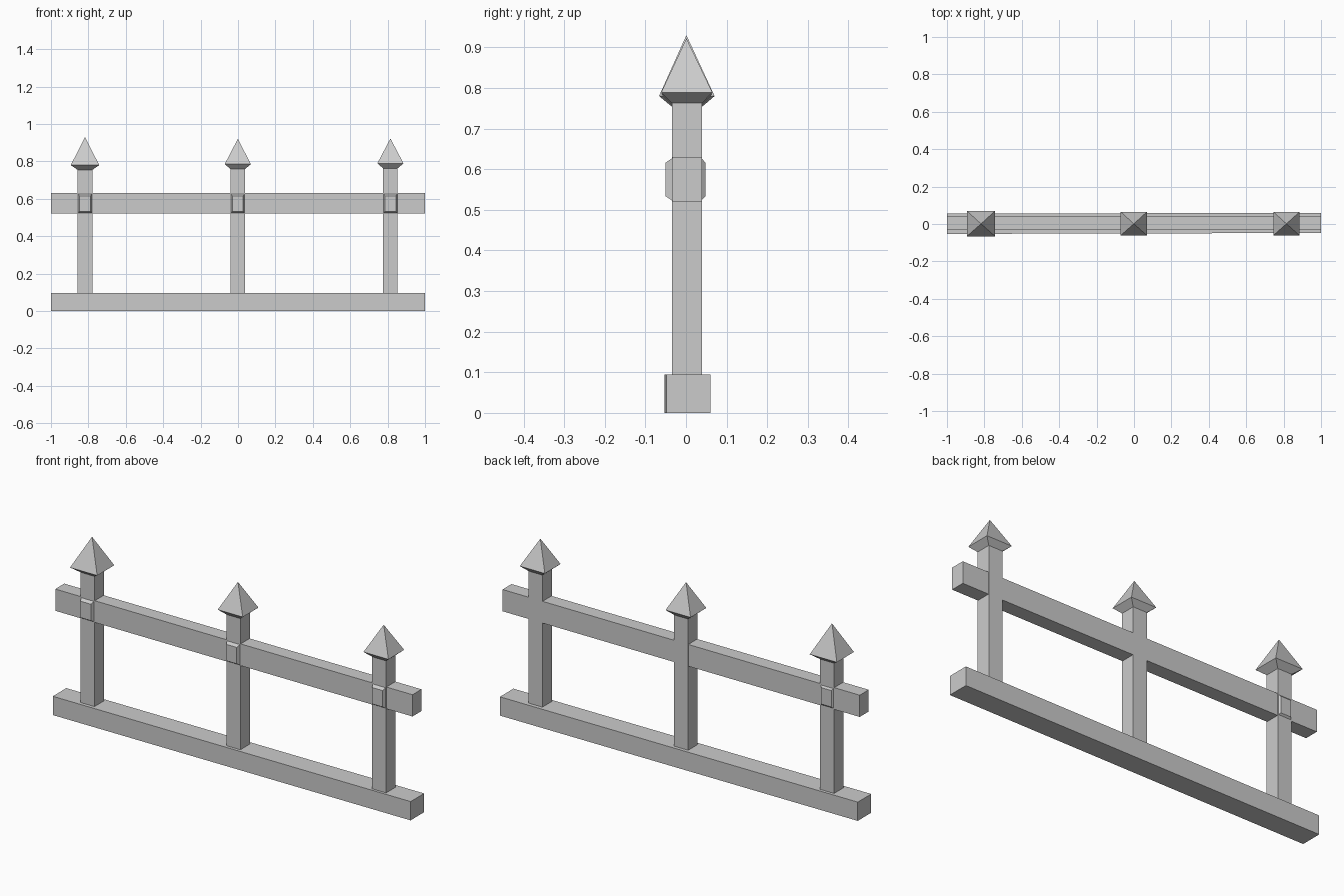
import bpy, bmesh

if "Cube" in bpy.data.objects:
    bpy.data.objects.remove(bpy.data.objects["Cube"])


def loft(name, rings, apex=None):
    """Stack rectangular rings (x0, x1, y0, y1, z) into a closed solid, optionally ending in a point."""
    bm = bmesh.new()
    loops = [[bm.verts.new(p) for p in ((a, c, z), (b, c, z), (b, d, z), (a, d, z))]
             for a, b, c, d, z in rings]
    bm.faces.new(loops[0][::-1])
    for lo, hi in zip(loops, loops[1:]):
        for i in range(4):
            j = (i + 1) % 4
            bm.faces.new((lo[i], lo[j], hi[j], hi[i]))
    if apex:
        tip = bm.verts.new(apex)
        for i in range(4):
            bm.faces.new((loops[-1][i], loops[-1][(i + 1) % 4], tip))
    else:
        bm.faces.new(loops[-1])
    bmesh.ops.recalc_face_normals(bm, faces=bm.faces[:])
    mesh = bpy.data.meshes.new(name)
    bm.to_mesh(mesh)
    bm.free()
    obj = bpy.data.objects.new(name, mesh)
    bpy.context.collection.objects.link(obj)
    return obj


def box(name, x0, x1, y0, y1, z0, z1):
    return loft(name, [(x0, x1, y0, y1, z0), (x0, x1, y0, y1, z1)])


def pad(name, x, y_in, y_out):
    """Bevelled block where a post crosses the upper rail."""
    obj = box(name, x - 0.039, x + 0.039, min(y_in, y_out), max(y_in, y_out), 0.52, 0.63)
    for v in obj.data.vertices:
        if abs(v.co.y - y_out) < 1e-4:
            v.co.x = x + (0.029 if v.co.x > x else -0.029)
            v.co.z = 0.616 if v.co.z > 0.57 else 0.533


# Rails, the lower one slightly skewed
lower = box("lower_rail", -1, 1, -0.053, 0.055, 0, 0.095)
for v in lower.data.vertices:
    if v.co.x > 0:
        v.co.y += 0.005
box("upper_rail", -1, 1, -0.033, 0.039, 0.52, 0.63)

# Posts with pointed caps: centre x, cap half width, cap base z, tip z
F, B = -0.035, 0.04
for side, x, w, zb, zt in (("left", -0.818, 0.076, 0.78, 0.93),
                           ("middle", -0.001, 0.07, 0.785, 0.92),
                           ("right", 0.815, 0.07, 0.789, 0.922)):
    box(side + "_post", x - 0.039, x + 0.039, F, B, 0.09, 0.77)
    loft(side + "_cap",
         [(x - 0.039, x + 0.039, F, B, zb - 0.026),
          (x - w, x + w, 0.002 - w * 0.9, 0.002 + w * 0.9, zb)],
         apex=(x, 0.001, zt))
    pad(side + "_front_pad", x, -0.03, -0.05)
pad("left_back_pad", -0.818, 0.035, 0.048)
